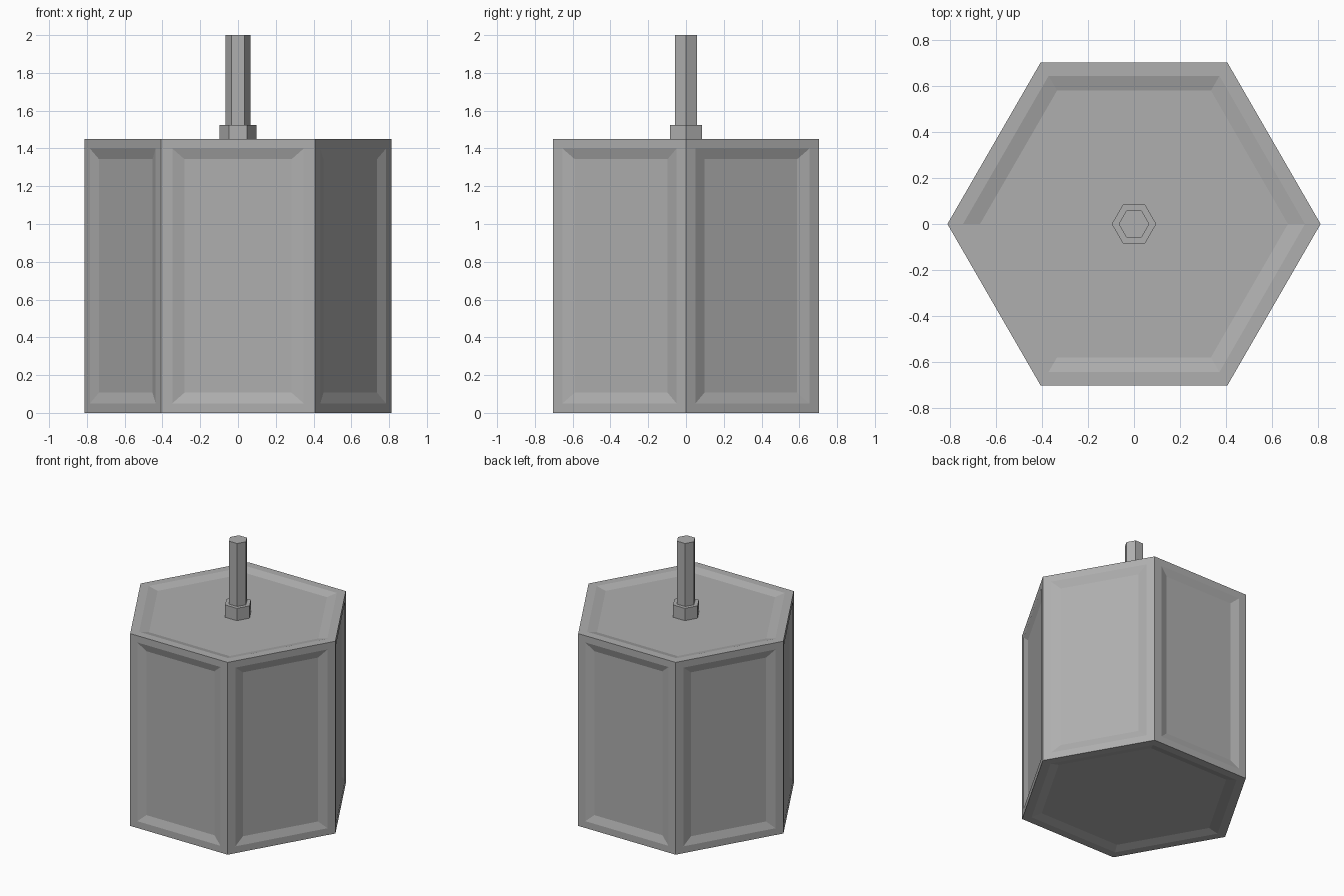
import bpy, bmesh
from math import cos, sin, pi

if "Cube" in bpy.data.objects:
    bpy.data.objects.remove(bpy.data.objects["Cube"])

# Dark grey for every part
grey = bpy.data.materials.new("dark_grey")
grey.diffuse_color = (0.43, 0.43, 0.43, 1)
grey.use_nodes = True
grey.node_tree.nodes["Principled BSDF"].inputs["Base Color"].default_value = grey.diffuse_color


def hex_prism(name, radius, z0, z1, panelled=False):
    """Six-sided prism with corners on the x axis; optionally recess every face."""
    bm = bmesh.new()
    base = bm.faces.new([bm.verts.new((radius * cos(i * pi / 3), radius * sin(i * pi / 3), z0))
                         for i in range(6)])
    ext = bmesh.ops.extrude_face_region(bm, geom=[base], use_keep_orig=True)
    bmesh.ops.translate(bm, vec=(0, 0, z1 - z0),
                        verts=[g for g in ext["geom"] if isinstance(g, bmesh.types.BMVert)])
    bmesh.ops.recalc_face_normals(bm, faces=bm.faces[:])
    if panelled:
        faces = bm.faces[:]
        mid = (z0 + z1) / 2
        # flat border, then sloped rim down to the sunken panel
        for thickness, depth in ((0.059, 0), (0.064, -0.018)):
            bmesh.ops.inset_individual(bm, faces=faces, thickness=thickness,
                                       depth=depth, use_even_offset=True)
            bm.normal_update()
            # side panels have slightly narrower borders at top and bottom
            for f in faces:
                if abs(f.normal.z) < 0.5:
                    for v in f.verts:
                        v.co.z += 0.008 if v.co.z > mid else -0.008
    mesh = bpy.data.meshes.new(name)
    bm.to_mesh(mesh)
    bm.free()
    mesh.materials.append(grey)
    obj = bpy.data.objects.new(name, mesh)
    bpy.context.collection.objects.link(obj)
    return obj


# Panelled hexagonal head
hex_prism("head", 0.813, 0.0, 1.45, panelled=True)

# Collar seated in the recessed top, and the thin handle above it
hex_prism("collar", 0.097, 1.432, 1.525)
hex_prism("handle", 0.067, 1.525, 2.0)
